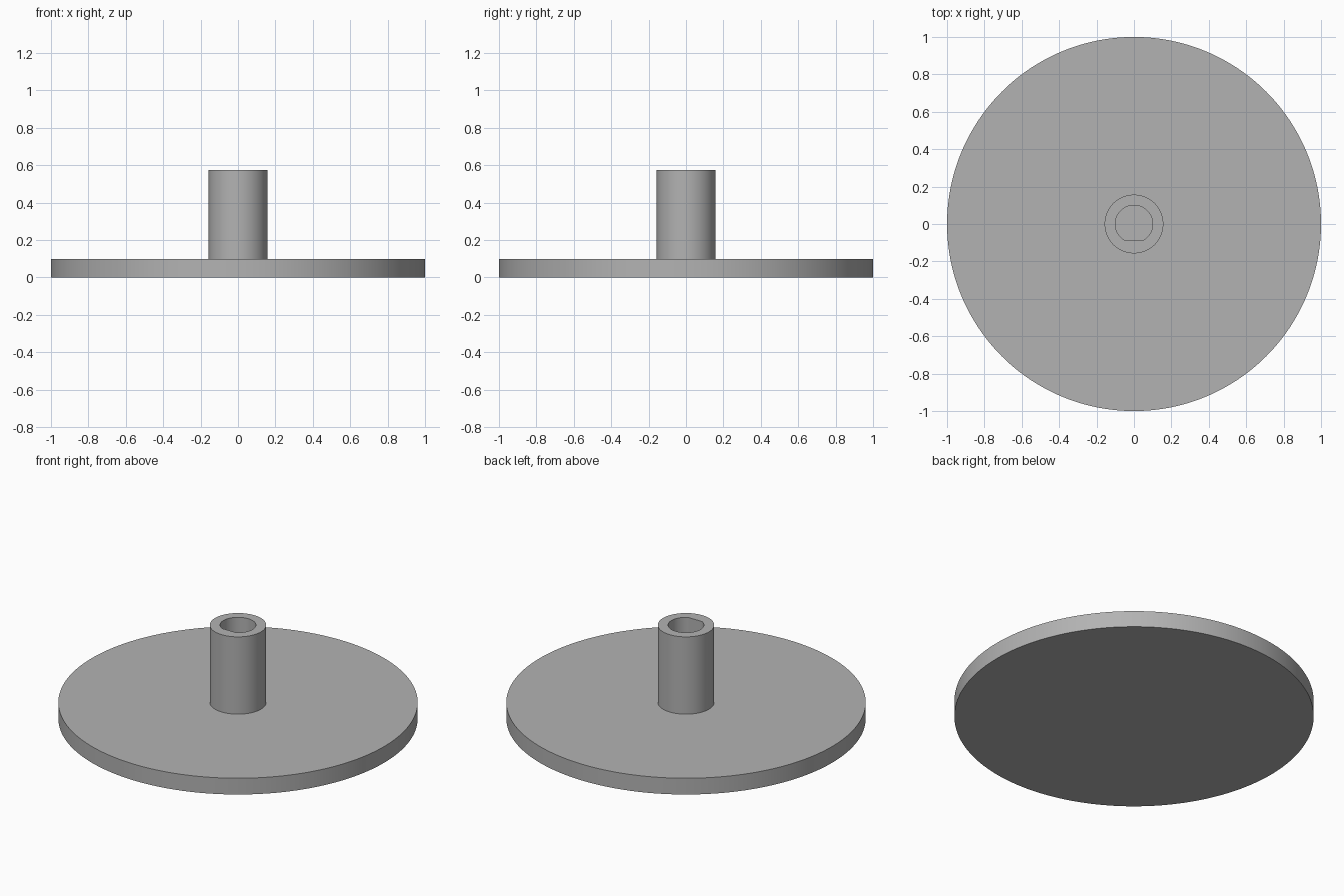
import bpy, bmesh, math

if "Cube" in bpy.data.objects:
    bpy.data.objects.remove(bpy.data.objects["Cube"])

N = 192            # segments around
FLAT_STEPS = 33    # steps from the x axis to each corner of the keyed flat

grey = bpy.data.materials.new("plain grey")
grey.diffuse_color = (0.45, 0.45, 0.45, 1)
grey.use_nodes = True
grey.node_tree.nodes["Principled BSDF"].inputs["Base Color"].default_value = grey.diffuse_color


def ring(bm, radius, z, flat=None):
    """Circle of vertices, optionally cut by a flat at y = flat."""
    verts = []
    for i in range(N):
        a = 2 * math.pi * i / N
        r = radius
        if flat is not None and math.sin(a) * radius < flat:
            r = flat / math.sin(a)
        verts.append(bm.verts.new((r * math.cos(a), r * math.sin(a), z)))
    return verts


def bridge(bm, a, b):
    for i in range(N):
        j = (i + 1) % N
        bm.faces.new((a[i], a[j], b[j], b[i]))


def finish(bm, name):
    bmesh.ops.recalc_face_normals(bm, faces=bm.faces)
    mesh = bpy.data.meshes.new(name)
    bm.to_mesh(mesh)
    bm.free()
    mesh.materials.append(grey)
    obj = bpy.data.objects.new(name, mesh)
    bpy.context.collection.objects.link(obj)
    bpy.ops.object.select_all(action='DESELECT')
    obj.select_set(True)
    bpy.context.view_layer.objects.active = obj
    bpy.ops.object.shade_smooth_by_angle(angle=math.radians(30))


DISC_TOP, TUBE_TOP = 0.1, 0.575
TUBE_R, BORE_R = 0.157, 0.1
FLAT_Y = -BORE_R * math.sin(2 * math.pi * FLAT_STEPS / N)

# Base disc, with its top face forming the floor of the bore
bm = bmesh.new()
low, high = ring(bm, 1.0, 0), ring(bm, 1.0, DISC_TOP)
bridge(bm, low, high)
bm.faces.new(low[::-1])
bm.faces.new(high)
finish(bm, "base_disc")

# Hollow shaft with a D-shaped bore
bm = bmesh.new()
rings = [ring(bm, TUBE_R, DISC_TOP), ring(bm, TUBE_R, TUBE_TOP),
         ring(bm, BORE_R, TUBE_TOP, FLAT_Y), ring(bm, BORE_R, DISC_TOP, FLAT_Y)]
for k in range(4):
    bridge(bm, rings[k], rings[(k + 1) % 4])
finish(bm, "hollow_shaft")
